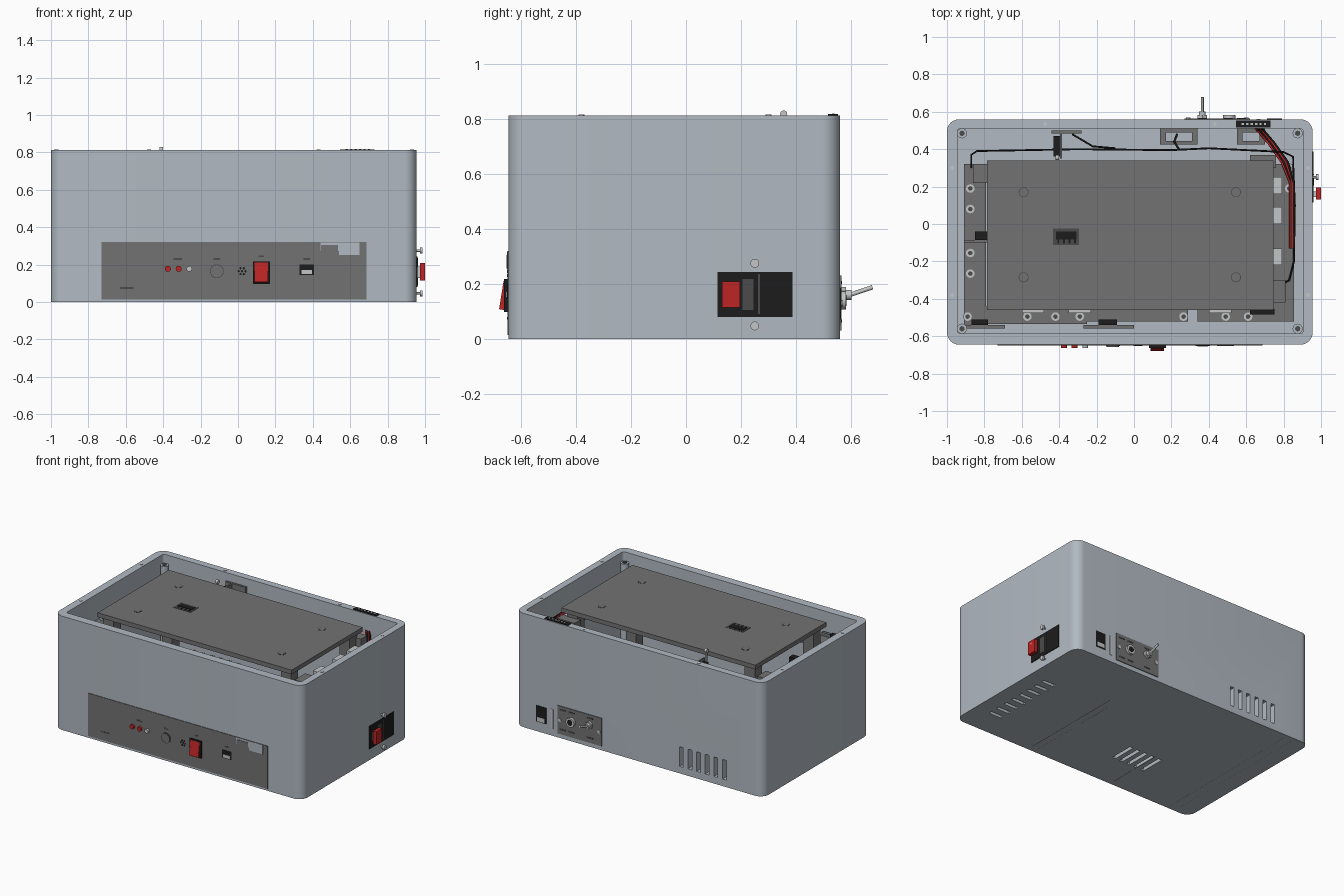
import bpy, bmesh, math
from mathutils import Matrix, Vector

if "Cube" in bpy.data.objects:
    bpy.data.objects.remove(bpy.data.objects["Cube"], do_unlink=True)


def material(name, *rgb):
    m = bpy.data.materials.new(name)
    m.use_nodes = True
    m.diffuse_color = (*rgb, 1)
    m.node_tree.nodes["Principled BSDF"].inputs["Base Color"].default_value = (*rgb, 1)
    return m


SHELL = material("blue_grey", .44, .49, .54)
GREY = material("plate_grey", .165, .17, .165)
DARK = material("dark_grey", .07, .07, .07)
BLACK = material("black", .012, .012, .012)
RED = material("red", .52, .018, .018)
METAL = material("light_metal", .55, .56, .57)


def finish(name, bm, mat, smooth=False):
    me = bpy.data.meshes.new(name)
    bmesh.ops.recalc_face_normals(bm, faces=bm.faces)
    bm.to_mesh(me)
    bm.free()
    ob = bpy.data.objects.new(name, me)
    bpy.context.collection.objects.link(ob)
    me.materials.append(mat)
    if smooth:
        shade(ob)
    return ob


def shade(ob):
    bpy.ops.object.select_all(action='DESELECT')
    ob.select_set(True)
    bpy.context.view_layer.objects.active = ob
    bpy.ops.object.shade_smooth_by_angle(angle=math.radians(35))


def boxes(name, mat, *spans):
    """One object from boxes given as (x0, x1, y0, y1, z0, z1)."""
    bm = bmesh.new()
    for a, b, c, d, e, f in spans:
        m = Matrix.Translation(((a + b) / 2, (c + d) / 2, (e + f) / 2)) @ Matrix.Diagonal((b - a, d - c, f - e, 1))
        bmesh.ops.create_cube(bm, size=1, matrix=m)
    return finish(name, bm, mat)


def rods(name, mat, r, axis, length, *centres, sides=20):
    """Cylinders of one size along an axis."""
    bm = bmesh.new()
    rot = Vector((0, 0, 1)).rotation_difference(Vector(axis)).to_matrix().to_4x4()
    for c in centres:
        bmesh.ops.create_cone(bm, cap_ends=True, segments=sides, radius1=r, radius2=r,
                              depth=length, matrix=Matrix.Translation(c) @ rot)
    return finish(name, bm, mat, True)


def rounded_block(name, mat, x0, x1, y0, y1, z0, z1, r):
    bm = bmesh.new()
    pts = []
    for k, (cx, cy) in enumerate([(x1 - r, y1 - r), (x0 + r, y1 - r), (x0 + r, y0 + r), (x1 - r, y0 + r)]):
        for i in range(9):
            a = math.pi / 2 * (k + i / 8)
            pts.append(bm.verts.new((cx + r * math.cos(a), cy + r * math.sin(a), z0)))
    face = bm.faces.new(pts)
    top = bmesh.ops.extrude_face_region(bm, geom=[face])["geom"]
    bmesh.ops.translate(bm, vec=(0, 0, z1 - z0), verts=[v for v in top if isinstance(v, bmesh.types.BMVert)])
    return finish(name, bm, mat)


def cut(ob, cutter):
    mod = ob.modifiers.new("cut", 'BOOLEAN')
    mod.object, mod.operation, mod.solver = cutter, 'DIFFERENCE', 'EXACT'
    bpy.context.view_layer.objects.active = ob
    bpy.ops.object.modifier_apply(modifier=mod.name)
    bpy.data.objects.remove(cutter, do_unlink=True)


def wire(name, mat, r, *pts):
    cu = bpy.data.curves.new(name, 'CURVE')
    cu.dimensions, cu.bevel_depth, cu.bevel_resolution = '3D', r, 2
    sp = cu.splines.new('POLY')
    sp.points.add(len(pts) - 1)
    for p, q in zip(sp.points, pts):
        p.co = (*q, 1)
    cu.materials.append(mat)
    ob = bpy.data.objects.new(name, cu)
    bpy.context.collection.objects.link(ob)


# Open-topped case with vents
case = rounded_block("case", SHELL, -1, .955, -.645, .56, 0, .812, .065)
cut(case, rounded_block("cavity", SHELL, -.945, .905, -.585, .51, .03, 1, .015))
cut(case, boxes("back_vents", SHELL, *[(-.71 + i * .068, -.68 + i * .068, .48, .6, .05, .19) for i in range(6)]))
cut(case, boxes("floor_vents", SHELL,
                *[(.74, .84, -.45 + i * .075, -.425 + i * .075, -.1, .1) for i in range(8)],
                *[(-.4 + i * .06, -.375 + i * .06, -.38, -.2, -.1, .1) for i in range(5)]))
shade(case)
boxes("floor_seams", DARK, *[(x - .002, x + .002, -.6, .52, 0, .001) for x in (.35, .3, -.34, -.82, -.88)])
rods("rim_screws", METAL, .011, (0, 0, 1), .004, (-.475, .535, .813), (.43, .535, .813),
     *[(x, y, .813) for x in (-.972, .93) for y in (.3, -.38)])
corners = [(x, y) for x in (-.92, .875) for y in (-.56, .485)]
rods("corner_posts", SHELL, .027, (0, 0, 1), .72, *[(x, y, .39) for x, y in corners])
rods("corner_post_screws", DARK, .014, (0, 0, 1), .006, *[(x, y, .752) for x, y in corners])

# Top tray plate with screws and socket
boxes("tray_plate", GREY, (-.785, .745, -.46, .34, .775, .806))
holes = [(x, y) for x in (-.59, .545) for y in (-.285, .17)]
rods("tray_screw_rims", DARK, .027, (0, 0, 1), .002, *[(x, y, .806) for x, y in holes])
rods("tray_screws", GREY, .023, (0, 0, 1), .003, *[(x, y, .807) for x, y in holes])
boxes("tray_socket_surround", DARK, (-.432, -.295, -.113, -.025, .8, .808))
boxes("tray_socket", BLACK, (-.418, -.308, -.082, -.04, .8, .811),
      *[(-.41 + i * .03, -.4 + i * .03, -.104, -.08, .8, .81) for i in range(4)])

# Inner frame holding the tray
boxes("inner_frame", GREY, (-.91, -.79, -.55, .32, .62, .66), (-.91, -.25, -.535, -.44, .62, .66),
      (-.25, .29, -.52, -.44, .62, .66), (.34, .855, -.52, -.44, .62, .66), (.745, .855, -.5, .32, .62, .66),
      (-.86, -.785, .22, .32, .66, .72), (.62, .76, .3, .37, .66, .74), (.74, .81, -.42, -.3, .66, .72))
boxes("frame_legs", GREY, *[(x - .04, x + .04, y - .04, y + .04, .03, .775)
                            for x in (-.72, .68) for y in (-.39, .27)])
boxes("frame_blocks", METAL, *[(.745, .79, y, y + .09, .66, .71) for y in (-.22, 0, .16)],
      *[(x, x + .12, -.475, -.44, .66, .72) for x in (-.6, -.35, .4)])
screws = [(-.875, y, .662) for y in (.19, .08, -.155, -.265)] + \
         [(x, -.495, .662) for x in (-.89, -.57, -.42, -.29, .265, .49, .61)] + [(.83, y, .662) for y in (.3, .19)]
rods("frame_screw_rims", METAL, .023, (0, 0, 1), .008, *screws)
rods("frame_screws", DARK, .012, (0, 0, 1), .014, *screws)

# Sockets and brackets around the frame
boxes("inner_sockets", BLACK, (-.87, -.78, -.54, -.51, .6, .7), (-.19, -.09, -.54, -.51, .6, .7),
      (-.85, -.785, -.085, -.04, .66, .72), (-.43, -.395, .36, .47, .6, .74), (.62, .75, -.485, -.455, .66, .72))
boxes("socket_brackets", GREY, (-.93, -.69, -.56, -.54, .58, .68), (-.27, 0, -.56, -.54, .58, .68),
      (-.91, -.78, -.1, -.085, .62, .7), (-.44, -.28, .485, .5, .6, .76), (-.395, -.385, .35, .49, .6, .76))
for x, w in ((.14, .2), (.55, .15)):
    boxes("back_bracket", GREY, (x, x + w, .425, .445, .56, .62), (x, x + w, .49, .51, .56, .62),
          (x, x + .03, .445, .49, .56, .62), (x + w - .03, x + w, .445, .49, .56, .62))
rods("peg", METAL, .013, (1, 0, 0), .018, (-.41, .355, .817))
rods("peg_stem", METAL, .006, (0, 0, 1), .1, (-.41, .355, .76))
boxes("rim_connector", BLACK, (.545, .73, .515, .553, .74, .817))
boxes("rim_connector_pins", METAL, *[(.575 + i * .024, .587 + i * .024, .53, .54, .81, .819) for i in range(6)])

# Wiring
wire("long_cable", BLACK, .005, (-.87, .3, .66), (-.87, .37, .68), (-.84, .39, .68), (-.3, .4, .68),
     (.2, .395, .68), (.4, .405, .68), (.8, .385, .68), (.85, .36, .68), (.86, .1, .68), (.855, -.2, .68),
     (.83, -.3, .68), (.76, -.34, .68))
wire("branch_cable", BLACK, .005, (-.33, .48, .7), (-.22, .415, .69), (-.1, .405, .68))
wire("bracket_cable", BLACK, .006, (.23, .48, .6), (.215, .44, .63), (.24, .4, .68))
for i, mat in enumerate((RED, BLACK, RED, BLACK)):
    d = i * .011
    wire("connector_wire", mat, .006, (.64 + d, .525, .75), (.66 + d, .5, .62), (.72 + d, .43, .64),
         (.79 + d, .33, .67), (.835 + d / 2, .22, .68), (.835 + d / 2, -.13, .68))

# Front control panel
boxes("front_panel", GREY, (-.73, .688, -.649, -.64, .015, .32))
boxes("panel_notch", SHELL, (.44, .65, -.65, -.648, .272, .318), (.54, .65, -.65, -.648, .252, .272))
boxes("notch_socket", GREY, (.445, .535, -.653, -.649, .255, .305))
rods("red_lamps", RED, .016, (0, 1, 0), .02, (-.375, -.653, .178), (-.317, -.653, .178))
rods("clear_lamp", METAL, .015, (0, 1, 0), .02, (-.26, -.653, .178))
rods("button_ring", DARK, .037, (0, 1, 0), .008, (-.113, -.649, .165), sides=32)
rods("button", GREY, .033, (0, 1, 0), .014, (-.113, -.65, .165), sides=32)
rods("speaker_holes", BLACK, .006, (0, 1, 0), .004, (.022, -.649, .165),
     *[(.022 + .018 * math.cos(a * math.pi / 3), -.649, .165 + .018 * math.sin(a * math.pi / 3)) for a in range(6)])
boxes("panel_port", BLACK, (.33, .405, -.651, -.645, .145, .202))
boxes("panel_port_insert", METAL, (.34, .395, -.654, -.65, .15, .172))
boxes("panel_labels", DARK, (-.345, -.3, -.65, -.648, .225, .235), (-.13, -.095, -.65, -.648, .225, .235),
      (.11, .14, -.65, -.648, .24, .25), (.35, .385, -.65, -.648, .225, .235), (-.63, -.56, -.65, -.648, .07, .08))
boxes("front_rocker_frame", BLACK, (.08, .17, -.662, -.64, .098, .218))
rocker = boxes("front_rocker", RED, (-.036, .036, -.009, .009, -.052, .052))
rocker.location, rocker.rotation_euler = (.125, -.662, .158), (math.radians(-9), 0, 0)

# Power inlet on the left side
boxes("inlet_plate", BLACK, (.95, .96, .115, .387, .08, .243))
boxes("inlet_socket", DARK, (.955, .962, .205, .245, .105, .218), (.955, .962, .262, .268, .09, .235))
boxes("inlet_stem", METAL, (.955, .98, .145, .175, .13, .19))
boxes("inlet_rocker", RED, (.974, 1, .13, .196, .115, .208))
boxes("inlet_rocker_mark", METAL, (.996, 1, .157, .167, .175, .2))
rods("inlet_screws", METAL, .016, (1, 0, 0), .014, (.98, .25, .275), (.98, .25, .047))
rods("inlet_screw_stems", METAL, .006, (1, 0, 0), .03, (.965, .25, .275), (.965, .25, .047))

# Back connectors
boxes("network_port", BLACK, (.71, .79, .555, .563, .07, .185))
boxes("network_port_insert", METAL, (.72, .78, .555, .565, .075, .105))
boxes("card_slot", METAL, (.655, .675, .555, .562, .05, .19))
boxes("back_plate", GREY, (.27, .62, .555, .565, .03, .23))
rods("back_plate_screws", METAL, .012, (0, 1, 0), .008, (.29, .566, .13), (.6, .566, .13))
rods("power_jack", METAL, .033, (0, 1, 0), .02, (.51, .572, .14))
rods("power_jack_hole", BLACK, .02, (0, 1, 0), .022, (.51, .572, .14))
boxes("back_labels", DARK, *[(x, x + .05, .56, .567, z, z + .01) for x in (.34, .48, .55) for z in (.06, .2)])
rods("toggle_nut", METAL, .028, (0, 1, 0), .02, (.365, .572, .16), sides=6)
rods("toggle_bushing", METAL, .018, (0, 1, 0), .04, (.365, .582, .16))
rods("toggle_lever", METAL, .008, (0, .95, .32), .092, (.365, .634, .173))
